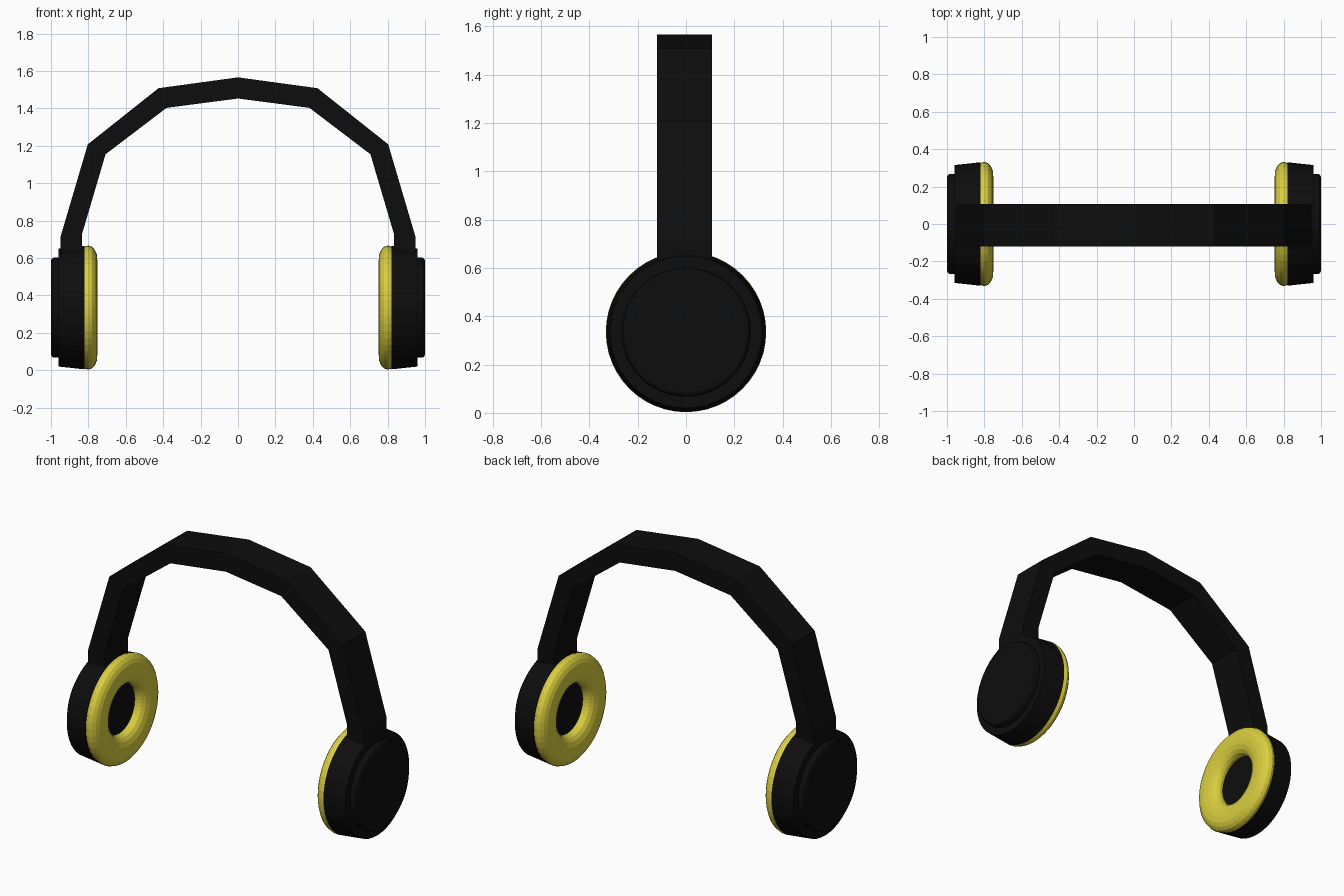
import bpy, bmesh, math

if "Cube" in bpy.data.objects:
    bpy.data.objects.remove(bpy.data.objects["Cube"])

SEGMENTS = 48
CUP_Z = 0.335


def material(name, colour):
    m = bpy.data.materials.new(name)
    m.diffuse_color = (*colour, 1)
    m.use_nodes = True
    m.node_tree.nodes["Principled BSDF"].inputs["Base Color"].default_value = m.diffuse_color
    return m


black = material("black_plastic", (0.004, 0.004, 0.004))
yellow = material("yellow_foam", (0.70, 0.62, 0.05))


def make_object(name, bm, mat):
    bmesh.ops.recalc_face_normals(bm, faces=bm.faces)
    mesh = bpy.data.meshes.new(name)
    bm.to_mesh(mesh)
    bm.free()
    mesh.materials.append(mat)
    obj = bpy.data.objects.new(name, mesh)
    bpy.context.collection.objects.link(obj)
    return obj


def lathe_pair(name, profile, mat, closed):
    """Turn an (x, radius) profile about the cup axis, mirrored to both ears."""
    bm = bmesh.new()
    rings = []
    for x, r in profile:
        ring = []
        for i in range(SEGMENTS):
            a = 2 * math.pi * i / SEGMENTS
            ring.append(bm.verts.new((x, r * math.sin(a), CUP_Z + r * math.cos(a))))
        rings.append(ring)
    pairs = list(zip(rings, rings[1:]))
    if closed:
        pairs.append((rings[-1], rings[0]))
    else:
        bm.faces.new(rings[0])
        bm.faces.new(rings[-1])
    for a, b in pairs:
        for i in range(SEGMENTS):
            j = (i + 1) % SEGMENTS
            bm.faces.new((a[i], a[j], b[j], b[i]))
    obj = make_object(name, bm, mat)
    obj.modifiers.new("both_sides", "MIRROR").use_axis[0] = True
    return obj


# Ear cup shells, slightly tapered towards the outside
lathe_pair("ear_cup", [(0.82, 0.33), (0.96, 0.315)], black, False)

# Raised outer caps with a small rounded rim
lathe_pair("ear_cap", [(0.95, 0.268), (0.985, 0.268), (0.995, 0.262), (1.0, 0.25)],
           black, False)

# Ear cushions: rounded rings with a flat face and an open middle
lathe_pair("ear_cushion", [(0.825, 0.325), (0.80, 0.332), (0.78, 0.325), (0.765, 0.308),
                           (0.755, 0.285), (0.752, 0.25), (0.755, 0.215), (0.765, 0.185),
                           (0.78, 0.165), (0.80, 0.155), (0.825, 0.155)], yellow, True)

# Faceted headband, swept from pairs of outer and inner points (x, z)
outer = [(0.95, 0.55), (0.95, 0.71), (0.803, 1.208), (0.425, 1.508), (0, 1.566)]
inner = [(0.835, 0.55), (0.835, 0.725), (0.708, 1.155), (0.382, 1.403), (0, 1.453)]
outer += [(-x, z) for x, z in outer[-2::-1]]
inner += [(-x, z) for x, z in inner[-2::-1]]
bm = bmesh.new()
sections = []
for (ox, oz), (ix, iz) in zip(outer, inner):
    sections.append([bm.verts.new(p) for p in (
        (ox, -0.12, oz), (ox, 0.107, oz), (ix, 0.107, iz), (ix, -0.12, iz))])
for a, b in zip(sections, sections[1:]):
    for i in range(4):
        j = (i + 1) % 4
        bm.faces.new((a[i], a[j], b[j], b[i]))
bm.faces.new(sections[0])
bm.faces.new(sections[-1])
make_object("headband", bm, black)
